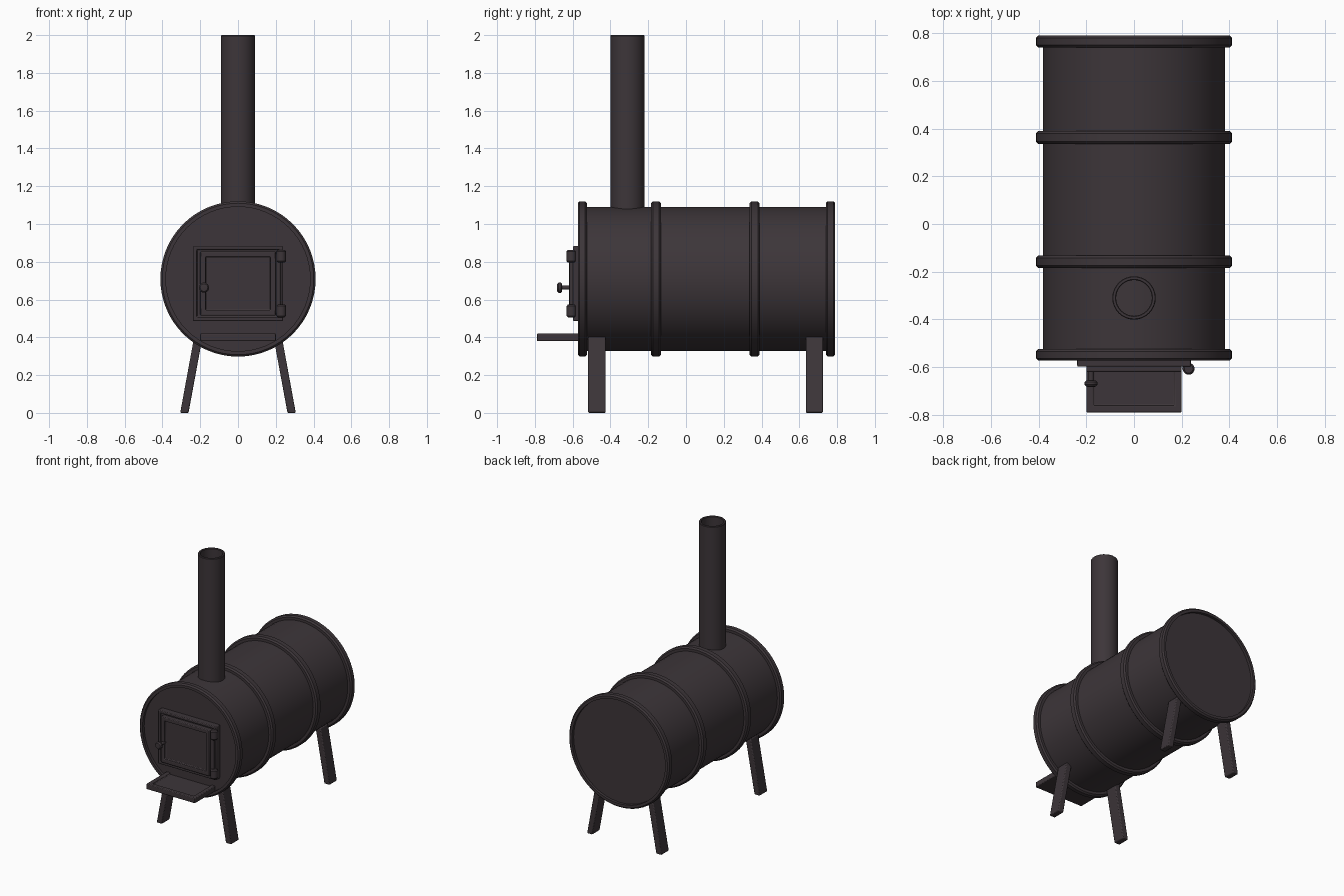
import bpy, bmesh, math
from mathutils import Vector, Matrix

if "Cube" in bpy.data.objects:
    bpy.data.objects.remove(bpy.data.objects["Cube"])

iron = bpy.data.materials.new("dark_iron")
iron.diffuse_color = (0.046, 0.036, 0.041, 1)
iron.use_nodes = True
iron.node_tree.nodes["Principled BSDF"].inputs["Base Color"].default_value = iron.diffuse_color


def finish(name, bm, bevel=0.0):
    bmesh.ops.recalc_face_normals(bm, faces=bm.faces)
    me = bpy.data.meshes.new(name)
    bm.to_mesh(me)
    bm.free()
    me.materials.append(iron)
    ob = bpy.data.objects.new(name, me)
    bpy.context.collection.objects.link(ob)
    bpy.ops.object.select_all(action='DESELECT')
    ob.select_set(True)
    bpy.context.view_layer.objects.active = ob
    bpy.ops.object.shade_smooth_by_angle(angle=math.radians(35))
    if bevel:
        m = ob.modifiers.new("soft_edges", 'BEVEL')
        m.width, m.segments, m.limit_method = bevel, 2, 'ANGLE'
    return ob


def lathe(name, profile, centre, axis, sides):
    """Spin (radius, height) points round an axis; zero radius closes an end."""
    bm = bmesh.new()
    vs = [bm.verts.new((r, 0, h)) for r, h in profile]
    es = [bm.edges.new(p) for p in zip(vs, vs[1:])]
    bmesh.ops.spin(bm, geom=vs + es, cent=(0, 0, 0), axis=(0, 0, 1),
                   angle=math.tau, steps=sides)
    bmesh.ops.remove_doubles(bm, verts=bm.verts, dist=1e-5)
    rot = Vector((0, 0, 1)).rotation_difference(Vector(axis)).to_matrix().to_4x4()
    bmesh.ops.transform(bm, matrix=Matrix.Translation(centre) @ rot, verts=bm.verts)
    return finish(name, bm)


def panel(name, lo, hi, facing, border, depth, bevel=0.005):
    """Box with a recessed field on the side that faces the given way."""
    bm = bmesh.new()
    bmesh.ops.create_cube(bm, size=1)
    for v in bm.verts:
        v.co = [a + (c + 0.5) * (b - a) for a, b, c in zip(lo, hi, v.co)]
    bm.normal_update()
    face = max(bm.faces, key=lambda f: f.normal.dot(Vector(facing)))
    bmesh.ops.inset_region(bm, faces=[face], thickness=border)
    walls = bmesh.ops.extrude_discrete_faces(bm, faces=[face])["faces"]
    bmesh.ops.translate(bm, vec=Vector(facing) * -depth,
                        verts=list(walls[0].verts))
    return finish(name, bm, bevel)


# Drum: body with two end rims, two raised ribs and recessed ends
R, RIM, c = 0.382, 0.411, 0.01


def ring(a, b):
    return [(R, a), (RIM - c, a), (RIM, a + c), (RIM, b - c), (RIM - c, b), (R, b)]


drum = ([(0, -0.553), (R, -0.553)] + ring(-0.573, -0.524) + ring(-0.185, -0.132)
        + ring(0.336, 0.39) + ring(0.74, 0.79) + [(R, 0.77), (0, 0.77)])
lathe("drum", drum, (0, 0, 0.709), (0, 1, 0), 64)

# Open chimney pipe
lathe("chimney", [(0.075, 1.0), (0.091, 1.0), (0.091, 1.996), (0.088, 2.0),
                  (0.078, 2.0), (0.075, 1.996), (0.075, 1.0)],
      (0, -0.31, 0), (0, 0, 1), 32)

# Door frame, door and ash shelf
panel("door_frame", (-0.238, -0.598, 0.487), (0.238, -0.54, 0.884), (0, -1, 0), 0.028, 0.012)
panel("door", (-0.2, -0.62, 0.515), (0.2, -0.57, 0.855), (0, -1, 0), 0.041, 0.02)
panel("ash_shelf", (-0.2, -0.79, 0.38), (0.2, -0.5, 0.42), (0, 0, 1), 0.042, 0.012)

# Hinge rod with two knuckles
lathe("hinge_rod", [(0, 0.53), (0.013, 0.53), (0.013, 0.84), (0, 0.84)],
      (0.215, -0.605, 0), (0, 0, 1), 16)
for name, z in (("lower_hinge", 0.54), ("upper_hinge", 0.829)):
    lathe(name, [(0, -0.034), (0.018, -0.034), (0.025, -0.026), (0.025, 0.026),
                 (0.018, 0.034), (0, 0.034)], (0.229, -0.607, z), (0, 0, 1), 20)

# Door knob on a stem
lathe("door_knob", [(0, -0.04), (0.011, -0.04), (0.011, 0.038), (0.02, 0.038),
                    (0.027, 0.045), (0.027, 0.056), (0.02, 0.064), (0, 0.066)],
      (-0.18, -0.618, 0.663), (0, -1, 0), 24)

# Four splayed flat legs
for side, sx in (("left", -1), ("right", 1)):
    for end, y0, y1 in (("front", -0.518, -0.425), ("back", 0.635, 0.725)):
        bm = bmesh.new()
        bmesh.ops.create_cube(bm, size=1)
        for v in bm.verts:
            top = v.co.z > 0
            v.co = (sx * ((0.21 if top else 0.284) + v.co.x * 0.044),
                    y1 if v.co.y > 0 else y0, 0.402 if top else 0.0)
        finish(f"{end}_{side}_leg", bm, 0.006)
